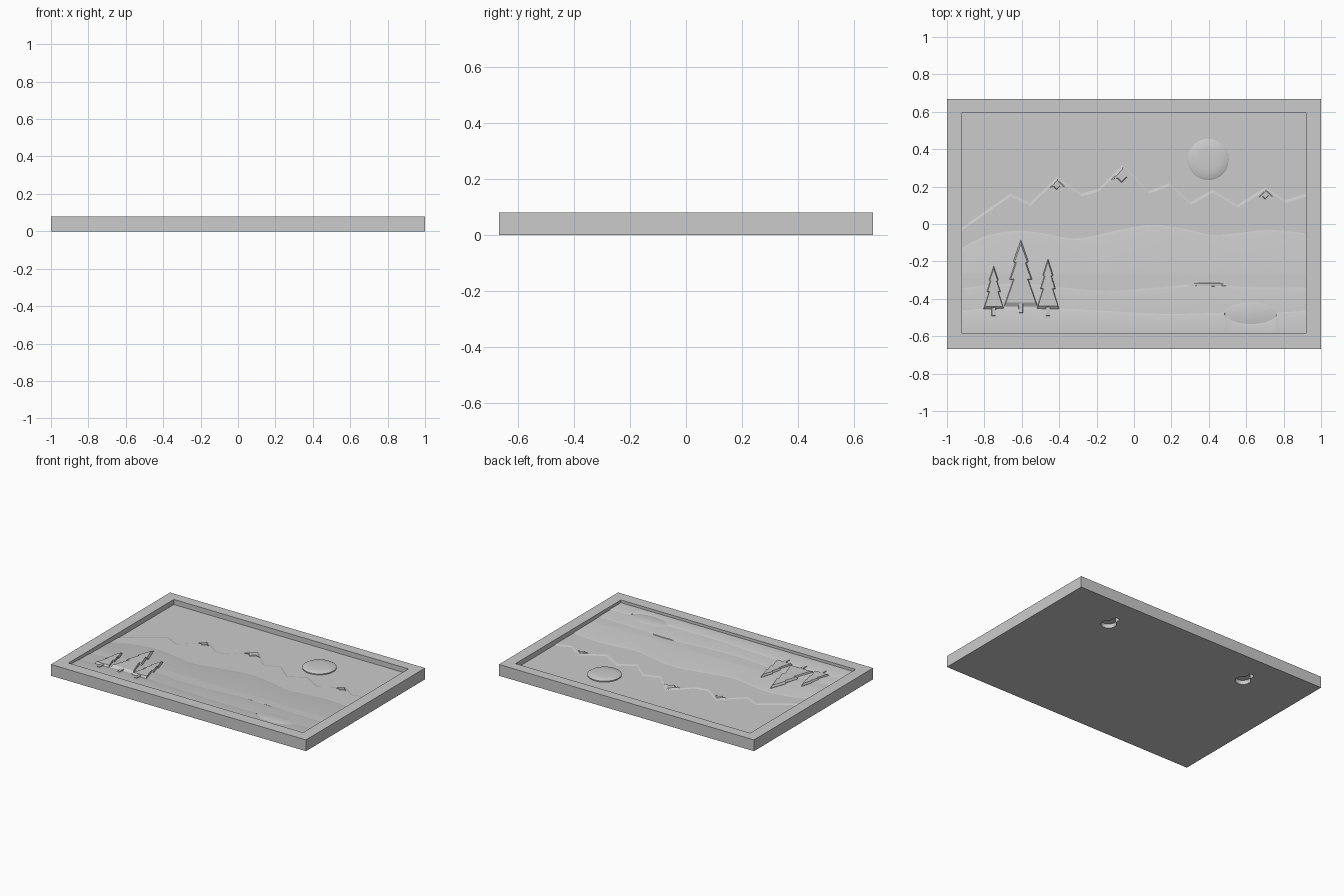
import bpy, bmesh, math
from mathutils import Vector

if "Cube" in bpy.data.objects:
    bpy.data.objects.remove(bpy.data.objects["Cube"])

grey = bpy.data.materials.new("plain_grey")
grey.use_nodes = True
grey.diffuse_color = (0.6, 0.6, 0.6, 1)
grey.node_tree.nodes["Principled BSDF"].inputs["Base Color"].default_value = (0.6, 0.6, 0.6, 1)

SKY, RANGE, HILL, WATER, SHORE, FRONT = 0.044, 0.048, 0.052, 0.0535, 0.057, 0.061
ROOT = 0.035       # depth at which relief parts sink into the panel
SIDE, SOUTH = 0.925, -0.59


def finish(name, bm, smooth=False):
    bmesh.ops.recalc_face_normals(bm, faces=bm.faces)
    mesh = bpy.data.meshes.new(name)
    bm.to_mesh(mesh)
    bm.free()
    mesh.materials.append(grey)
    ob = bpy.data.objects.new(name, mesh)
    bpy.context.collection.objects.link(ob)
    if smooth:
        bpy.ops.object.select_all(action='DESELECT')
        ob.select_set(True)
        bpy.context.view_layer.objects.active = ob
        bpy.ops.object.shade_smooth_by_angle(angle=math.radians(25))
    return ob


def loft(name, rings, smooth=False):
    """Bridge equal-length rings of points and cap both ends."""
    bm = bmesh.new()
    loops = [[bm.verts.new(p) for p in ring] for ring in rings]
    n = len(loops[0])
    for a, b in zip(loops, loops[1:]):
        for i in range(n):
            j = (i + 1) % n
            bm.faces.new((a[i], a[j], b[j], b[i]))
    bm.faces.new(loops[0])
    bm.faces.new(loops[-1])
    return finish(name, bm, smooth)


def plate(name, outline, levels, smooth=False):
    """Raised plate: levels are (scale about the centre, height)."""
    cx = sum(p[0] for p in outline) / len(outline)
    cy = sum(p[1] for p in outline) / len(outline)
    return loft(name, [[(cx + (x - cx) * s, cy + (y - cy) * s, z) for x, y in outline]
                       for s, z in levels], smooth)


def box(name, x, y0, y1, z0, z1):
    return plate(name, [(-x, y0), (x, y0), (x, y1), (-x, y1)], [(1, z0), (1, z1)])


def ellipse(cx, cy, rx, ry, n=48):
    return [(cx + rx * math.cos(math.tau * i / n), cy + ry * math.sin(math.tau * i / n))
            for i in range(n)]


def curve(points, steps=6):
    """Smooth line through the points."""
    pts = [Vector(p) for p in [points[0]] + points + [points[-1]]]
    out = []
    for a, b, c, d in zip(pts, pts[1:], pts[2:], pts[3:]):
        for i in range(steps):
            t = i / steps
            out.append(tuple(b + ((c - a) * t + (2*a - 5*b + 4*c - d) * t**2
                                  + (3*b - a - 3*c + d) * t**3) / 2))
    return out + [points[-1]]


def layer(name, line, below, top, slope=0.008, smooth=True):
    """Land layer reaching south from a skyline with a sloped edge."""
    return loft(name, [[(x, y + slope, ROOT), (x, y + slope, below), (x, y - slope, top),
                        (x, SOUTH, top), (x, SOUTH, ROOT)] for x, y in line], smooth)


# Framed panel with a front recess and two hanging keyholes in the back
panel = box("framed_panel", 1, -0.667, 0.667, 0, 0.08)
cutters = [box("recess_cutter", 0.92, -0.585, 0.595, SKY, 0.2)]
for x in (-0.56, 0.56):
    hole = []
    r, w, tip = 0.05, 0.02, 0.49
    start = math.acos(w / r)
    for i in range(25):
        a = start - (math.pi + 2 * start) * i / 24
        hole.append((x + r * math.cos(a), 0.415 + r * math.sin(a)))
    for i in range(9):
        a = math.pi * (1 - i / 8)
        hole.append((x + w * math.cos(a), tip + w * math.sin(a)))
    cutters.append(plate("keyhole_cutter", hole, [(1, -0.05), (1, 0.03)]))
for cutter in cutters:
    cut = panel.modifiers.new("cut", 'BOOLEAN')
    cut.operation, cut.solver, cut.object = 'DIFFERENCE', 'EXACT', cutter
    bpy.context.view_layer.objects.active = panel
    bpy.ops.object.modifier_apply(modifier=cut.name)
    bpy.data.objects.remove(cutter)

# Mountain range
peaks = [(-SIDE, -0.03), (-0.66, 0.155), (-0.555, 0.105), (-0.41, 0.245), (-0.28, 0.155),
         (-0.19, 0.18), (-0.06, 0.31), (0.08, 0.17), (0.19, 0.21), (0.305, 0.11),
         (0.42, 0.175), (0.555, 0.095), (0.705, 0.19), (0.81, 0.12), (SIDE, 0.155)]
layer("mountains", peaks, SKY, RANGE, smooth=False)

# Snow caps with a jagged lower edge
for i, (x, y, s) in enumerate([(-0.41, 0.24, 0.8), (-0.06, 0.305, 1.2), (0.705, 0.185, 0.75)]):
    cap = [(0, 0), (0.05, -0.05), (0.02, -0.045), (-0.005, -0.07), (-0.025, -0.05), (-0.05, -0.055)]
    plate(f"snow_cap_{i + 1}", [(x + s * u, y + s * v) for u, v in cap],
          [(1, ROOT), (1, RANGE), (0.8, RANGE + 0.005)])

# Rolling hills, water and shore
layer("hills", curve([(-SIDE, -0.14), (-0.8, -0.075), (-0.64, -0.045), (-0.5, -0.055),
                      (-0.31, -0.085), (-0.1, -0.045), (0.1, -0.012), (0.3, -0.04),
                      (0.44, -0.067), (0.72, -0.04), (SIDE, -0.06)]), RANGE, HILL)
layer("water", [(-SIDE, -0.28), (SIDE, -0.28)], HILL, WATER, 0.018)
layer("shore", curve([(-SIDE, -0.352), (-0.78, -0.335), (-0.6, -0.325), (-0.35, -0.35),
                      (-0.15, -0.365), (0.1, -0.35), (0.35, -0.328), (0.6, -0.345),
                      (SIDE, -0.348)]), WATER, SHORE)
plate("sand_bar", ellipse(0.4, -0.325, 0.11, 0.01, 24),
      [(1, ROOT), (1, WATER), (0.8, SHORE - 0.001)], True)

# Pond, with the foreground bank curving around its near side
px, py, rx, ry = 0.625, -0.48, 0.14, 0.055
bank = curve([(-SIDE, -0.472), (-0.75, -0.455), (-0.5, -0.455), (-0.25, -0.465),
              (0, -0.48), (0.2, -0.487), (px - rx, py)])
bank += [(px - rx * math.cos(a), py - ry * math.sin(a))
         for a in [math.pi * i / 20 for i in range(1, 21)]]
bank.append((SIDE, -0.47))
layer("foreground", bank, SHORE, FRONT, 0.006)
plate("pond", ellipse(px, py, rx + 0.005, ry + 0.005),
      [(1, ROOT), (1, SHORE), (0.9, SHORE + 0.002)], True)

# Sun
plate("sun", ellipse(0.397, 0.345, 0.11, 0.11, 64),
      [(1, ROOT), (1, SKY + 0.007), (0.9, SKY + 0.013), (0.5, SKY + 0.016), (0.02, SKY + 0.017)], True)

# Pine trees: three overlapping tiers and a trunk
for i, (x, base, height, half) in enumerate([(-0.75, -0.455, 0.23, 0.055),
                                             (-0.605, -0.44, 0.355, 0.09),
                                             (-0.46, -0.455, 0.27, 0.06)]):
    right = [(1, 0), (0.45, 0.4), (0.68, 0.4), (0.3, 0.68), (0.45, 0.68)]
    outline = [(0, 1)] + [(-u, v) for u, v in reversed(right)] + right
    plate(f"pine_tree_{i + 1}", [(x + half * u, base + height * v) for u, v in outline],
          [(1, ROOT), (1, SHORE), (0.88, 0.068)])
    plate(f"pine_trunk_{i + 1}", [(x - 0.012, base - 0.04), (x + 0.012, base - 0.04),
                                  (x + 0.012, base + 0.02), (x - 0.012, base + 0.02)],
          [(1, ROOT), (1, SHORE), (0.8, 0.065)])
